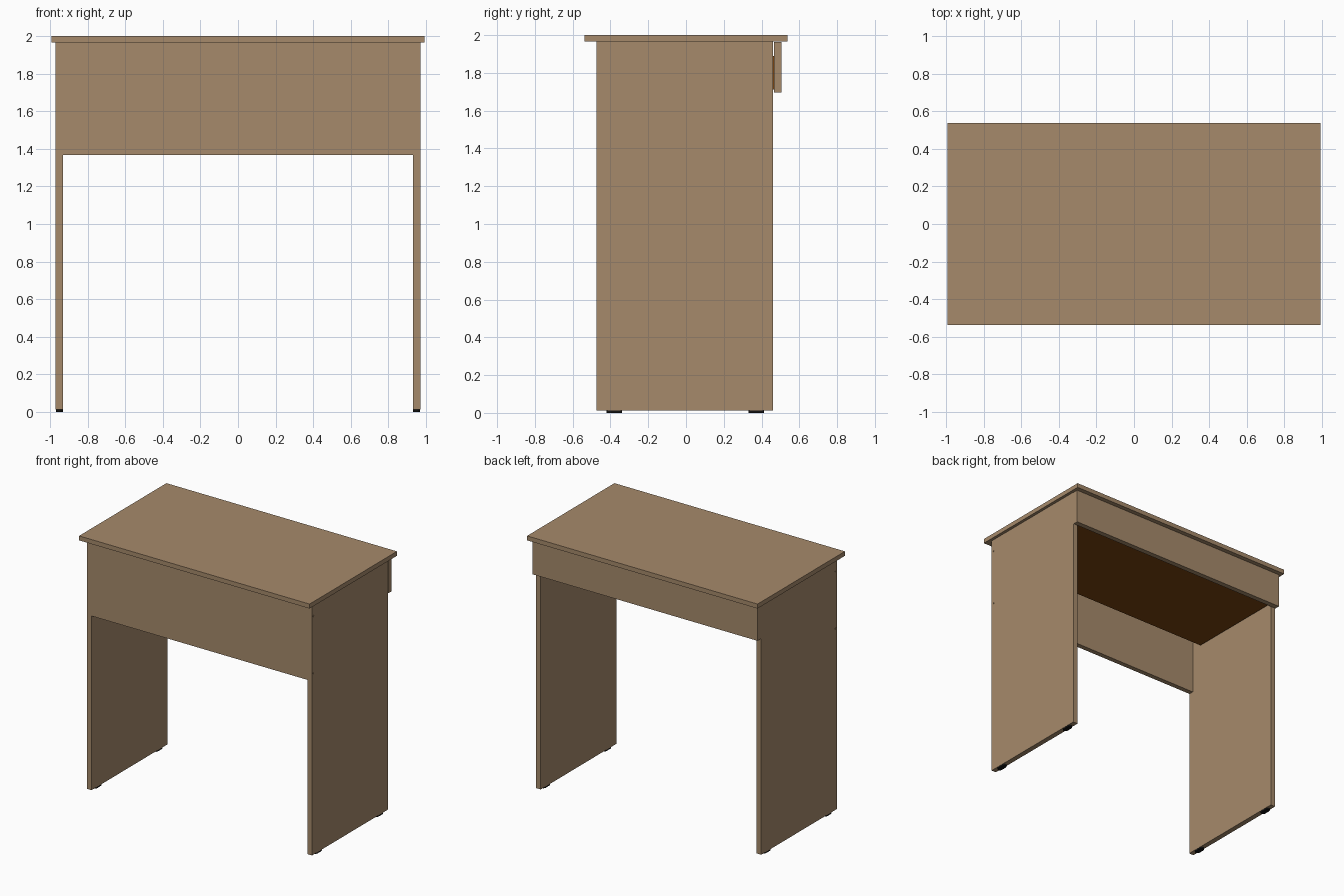
import bpy, bmesh, math

if "Cube" in bpy.data.objects:
    bpy.data.objects.remove(bpy.data.objects["Cube"])


def material(name, rgb):
    m = bpy.data.materials.new(name)
    m.diffuse_color = (*rgb, 1.0)
    m.use_nodes = True
    m.node_tree.nodes["Principled BSDF"].inputs["Base Color"].default_value = m.diffuse_color
    return m


WOOD = material("tan_wood", (0.381, 0.254, 0.147))
BROWN = material("dark_brown_drawer", (0.188, 0.054, 0.005))
BLACK = material("black_plastic", (0.006, 0.006, 0.006))


def finish(name, bm, mat):
    bmesh.ops.recalc_face_normals(bm, faces=bm.faces)
    me = bpy.data.meshes.new(name)
    bm.to_mesh(me)
    bm.free()
    me.materials.append(mat)
    ob = bpy.data.objects.new(name, me)
    bpy.context.collection.objects.link(ob)
    return ob


def board(name, x, y, z, mat=WOOD):
    """Box from (min, max) ranges on each axis."""
    bm = bmesh.new()
    bmesh.ops.create_cube(bm, size=1)
    for v in bm.verts:
        v.co = [r[0] if c < 0 else r[1] for c, r in zip(v.co, (x, y, z))]
    return finish(name, bm, mat)


def foot(name, cx, cy, length=0.085, width=0.036, height=0.014):
    """Low pad with rounded ends, lying along y."""
    bm = bmesh.new()
    r, half = width / 2, length / 2 - width / 2
    ring = []
    for i in range(16):
        a = math.pi * (i if i < 8 else i - 8) / 7 + (math.pi if i >= 8 else 0)
        off = half if i < 8 else -half
        ring.append(bm.verts.new((cx + r * math.cos(a), cy + off + r * math.sin(a), 0)))
    face = bm.faces.new(ring)
    ext = bmesh.ops.extrude_face_region(bm, geom=[face])
    for v in ext["geom"]:
        if isinstance(v, bmesh.types.BMVert):
            v.co.z += height
    return finish(name, bm, BLACK)


# desk top and front panel
board("desk_top", (-0.993, 0.993), (-0.5375, 0.5375), (1.965, 2.0))
board("front_panel", (-0.93, 0.93), (-0.473, -0.435), (1.368, 1.965))

# side panels with feet and small screw caps
for side, s in (("left", -1), ("right", 1)):
    board(f"{side}_side_panel", sorted((s * 0.93, s * 0.97)), (-0.475, 0.46), (0.012, 1.965))
    for pos, y in (("front", -0.38), ("back", 0.372)):
        foot(f"{side}_{pos}_foot", s * 0.95, y)
    for pos, z in (("upper", 1.87), ("lower", 1.425)):
        board(f"{side}_{pos}_screw_cap", sorted((s * 0.968, s * 0.972)),
              (-0.461, -0.451), (z - 0.005, z + 0.005))

# drawer front and open drawer box
board("drawer_front", (-0.97, 0.97), (0.465, 0.505), (1.695, 1.963))
board("drawer_bottom", (-0.915, 0.915), (-0.33, 0.465), (1.712, 1.725), BROWN)
for side, s in (("left", -1), ("right", 1)):
    board(f"drawer_{side}_wall", sorted((s * 0.89, s * 0.915)), (-0.33, 0.465), (1.725, 1.89), BROWN)
board("drawer_rear_wall", (-0.89, 0.89), (-0.33, -0.305), (1.725, 1.89), BROWN)
board("drawer_inner_front", (-0.89, 0.89), (0.44, 0.465), (1.725, 1.89), BROWN)
